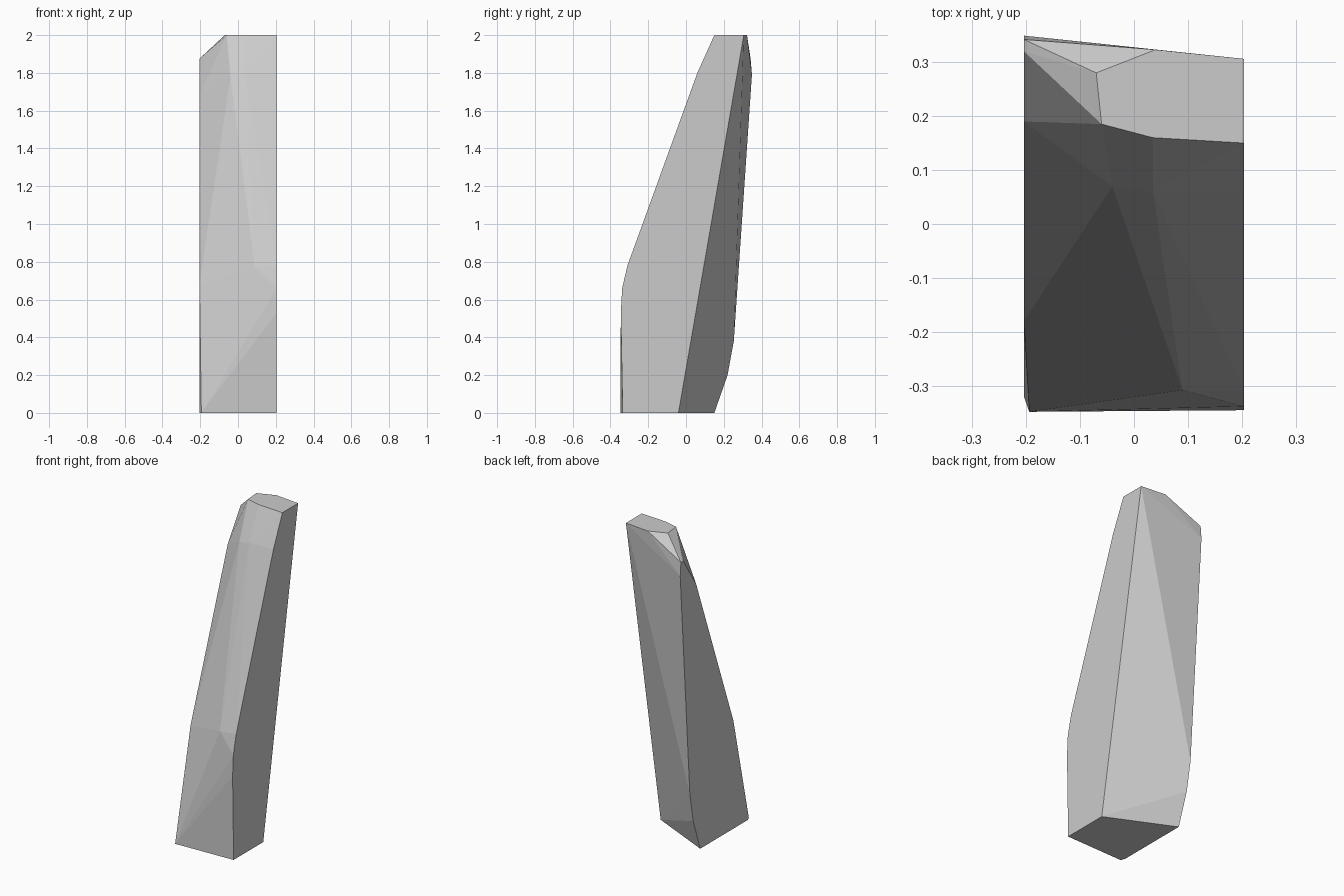
import bpy, bmesh, math

cube = bpy.data.objects.get("Cube")
if cube:
    bpy.data.objects.remove(cube, do_unlink=True)

HALF = 0.204  # half the width of the slab

# Profiles of the two flat sides, as (y, z)
right_side = [(-0.335, 0), (-0.345, 0.53), (-0.338, 0.66), (-0.31, 0.78),
              (0.06, 1.8), (0.15, 2), (0.306, 2), (-0.04, 0)]
left_side = [(-0.32, 0), (-0.2, 0.57), (-0.18, 0.68), (0.19, 1.68), (0.32, 1.875),
             (0.342, 1.875), (0.349, 1.79), (0.253, 0.38), (0.22, 0.2), (0.15, 0)]
# Corners between the sides: chipped top, front ridge, front foot
middle = [(0.035, 0.16, 2), (-0.06, 0.185, 2), (-0.07, 0.28, 2), (0.04, 0.323, 2),
          (-0.04, 0.07, 1.78), (0.035, 0.06, 1.8), (0.09, -0.308, 0.77),
          (-0.194, -0.348, 0)]

points = [(HALF, y, z) for y, z in right_side]
points += [(-HALF, y, z) for y, z in left_side]
points += middle

# Stone shard: the hull around all corners
bm = bmesh.new()
for p in points:
    bm.verts.new(p)
hull = bmesh.ops.convex_hull(bm, input=bm.verts[:])
inside = {g for g in hull["geom_interior"] + hull["geom_unused"]
          if isinstance(g, bmesh.types.BMVert)}
if inside:
    bmesh.ops.delete(bm, geom=list(inside), context='VERTS')
# Merge the flat sides, top and foot into single faces
bmesh.ops.dissolve_limit(bm, angle_limit=math.radians(0.5),
                         verts=bm.verts[:], edges=bm.edges[:])
bmesh.ops.recalc_face_normals(bm, faces=bm.faces[:])
mesh = bpy.data.meshes.new("stone_shard")
bm.to_mesh(mesh)
bm.free()

shard = bpy.data.objects.new("stone_shard", mesh)
bpy.context.collection.objects.link(shard)

# Plain grey stone
grey = (0.6, 0.6, 0.6, 1)
stone = bpy.data.materials.new("grey_stone")
stone.use_nodes = True
stone.diffuse_color = grey
stone.node_tree.nodes["Principled BSDF"].inputs["Base Color"].default_value = grey
mesh.materials.append(stone)
